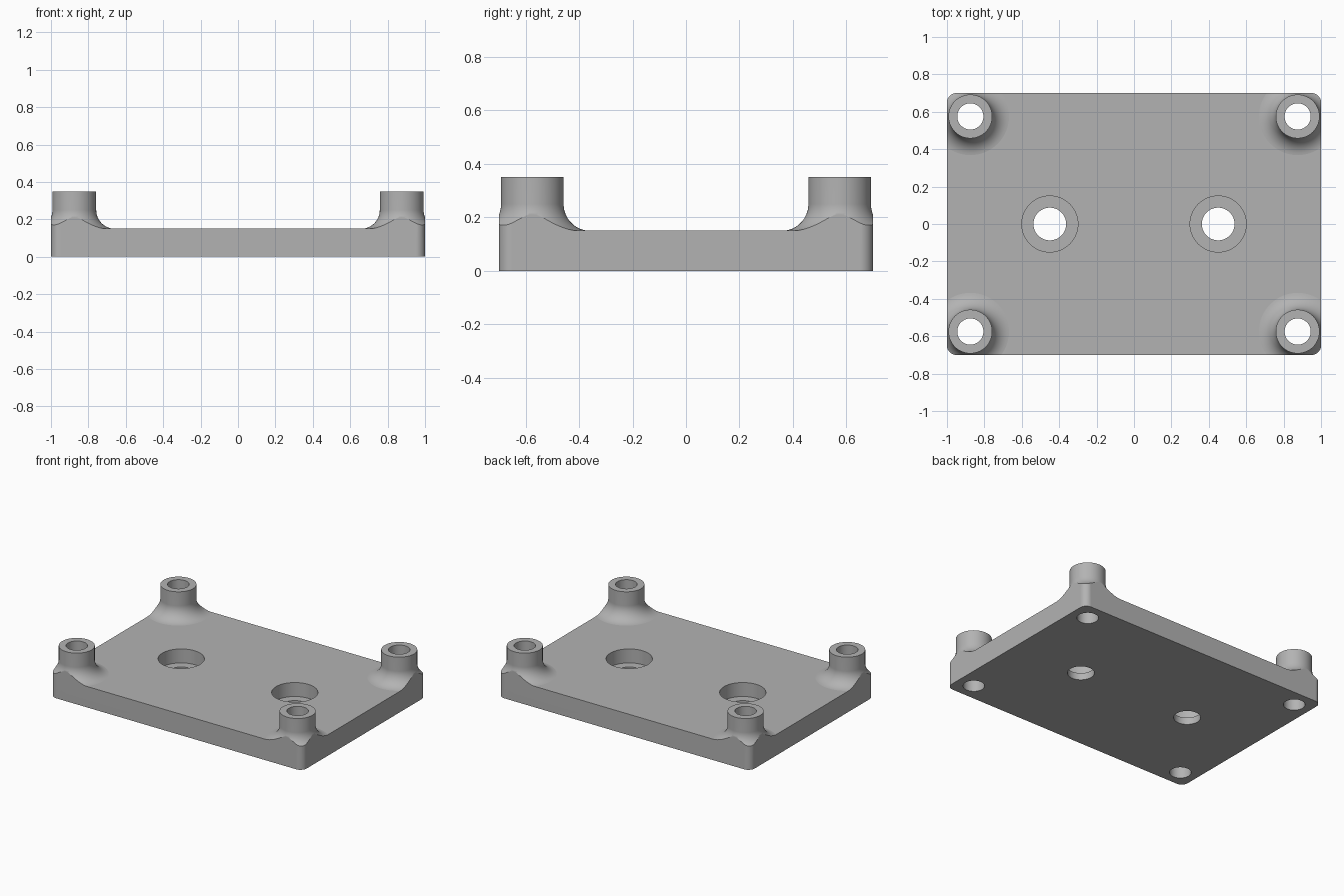
import bpy
import bmesh
import math

cube = bpy.data.objects.get("Cube")
if cube:
    bpy.data.objects.remove(cube, do_unlink=True)

# Main dimensions
HALF_X, HALF_Y, CORNER = 1.0, 0.7, 0.05
PLATE_Z, BOSS_Z = 0.15, 0.35
BOSS_X, BOSS_Y, BOSS_R, BOSS_HOLE = 0.875, 0.575, 0.117, 0.07
FILLET = 0.1
BOLT_X, BOLT_R, BORE_R, BORE_FLOOR = 0.45, 0.0875, 0.15, 0.05

grey = bpy.data.materials.new("light grey")
grey.use_nodes = True
colour = (0.45, 0.45, 0.45, 1.0)
grey.diffuse_color = colour
grey.node_tree.nodes["Principled BSDF"].inputs["Base Color"].default_value = colour


def finish(name, bm):
    bmesh.ops.recalc_face_normals(bm, faces=bm.faces)
    mesh = bpy.data.meshes.new(name)
    bm.to_mesh(mesh)
    bm.free()
    mesh.materials.append(grey)
    obj = bpy.data.objects.new(name, mesh)
    bpy.context.collection.objects.link(obj)
    return obj


def prism(name, outline, z0, z1):
    bm = bmesh.new()
    face = bm.faces.new([bm.verts.new((x, y, z0)) for x, y in outline])
    up = bmesh.ops.extrude_face_region(bm, geom=[face])["geom"]
    verts = [g for g in up if isinstance(g, bmesh.types.BMVert)]
    bmesh.ops.translate(bm, verts=verts, vec=(0, 0, z1 - z0))
    return finish(name, bm)


def lathe(name, profile, x, y, steps=64):
    """Turn a (radius, z) profile into a capped solid around a vertical axis."""
    bm = bmesh.new()
    rings = []
    for r, z in profile:
        rings.append([bm.verts.new((x + r * math.cos(a), y + r * math.sin(a), z))
                      for a in (math.tau * i / steps for i in range(steps))])
    for low, high in zip(rings, rings[1:]):
        for i in range(steps):
            j = (i + 1) % steps
            bm.faces.new((low[i], low[j], high[j], high[i]))
    bm.faces.new(rings[0])
    bm.faces.new(rings[-1])
    return finish(name, bm)


def boolean(target, tool, operation):
    mod = target.modifiers.new("cut", 'BOOLEAN')
    mod.object, mod.operation, mod.solver = tool, operation, 'EXACT'
    bpy.context.view_layer.objects.active = target
    bpy.ops.object.modifier_apply(modifier=mod.name)
    bpy.data.objects.remove(tool, do_unlink=True)


# Oversized slab, trimmed to the rounded outline later
x, y = HALF_X + 0.1, HALF_Y + 0.1
plate = prism("mounting_plate", [(-x, -y), (x, -y), (x, y), (-x, y)], -0.1, PLATE_Z)

# Corner standoffs with a concave fillet at the foot
arc = [math.radians(a) for a in range(0, 91, 6)]
boss = [(BOSS_R + FILLET, PLATE_Z - 0.05)]
boss += [(BOSS_R + FILLET * (1 - math.sin(a)),
          PLATE_Z - 0.0005 + FILLET * (1 - math.cos(a))) for a in arc]
boss.append((BOSS_R, BOSS_Z))
corners = [(sx * BOSS_X, sy * BOSS_Y) for sx in (-1, 1) for sy in (-1, 1)]
for cx, cy in corners:
    boolean(plate, lathe("standoff", boss, cx, cy), 'UNION')

# Rounded rectangular outline
outline = []
for q, (sx, sy) in enumerate([(1, 1), (-1, 1), (-1, -1), (1, -1)]):
    for i in range(9):
        a = (q + i / 8) * math.pi / 2
        outline.append((sx * (HALF_X - CORNER) + CORNER * math.cos(a),
                        sy * (HALF_Y - CORNER) + CORNER * math.sin(a)))
boolean(plate, prism("outline", outline, 0, 1), 'INTERSECT')

# Standoff through holes
for cx, cy in corners:
    boolean(plate, lathe("hole", [(BOSS_HOLE, -1), (BOSS_HOLE, 1)], cx, cy), 'DIFFERENCE')

# Counterbored bolt holes
bolt = [(BOLT_R, -1), (BOLT_R, BORE_FLOOR), (BORE_R, BORE_FLOOR), (BORE_R, 1)]
for side in (-1, 1):
    boolean(plate, lathe("bolt_hole", bolt, side * BOLT_X, 0), 'DIFFERENCE')

# Smooth the curved walls and keep flat faces flat
bpy.ops.object.select_all(action='DESELECT')
plate.select_set(True)
bpy.context.view_layer.objects.active = plate
bpy.ops.object.shade_smooth_by_angle(angle=math.radians(30))
normals = plate.modifiers.new("flat_face_normals", 'WEIGHTED_NORMAL')
normals.keep_sharp = True
